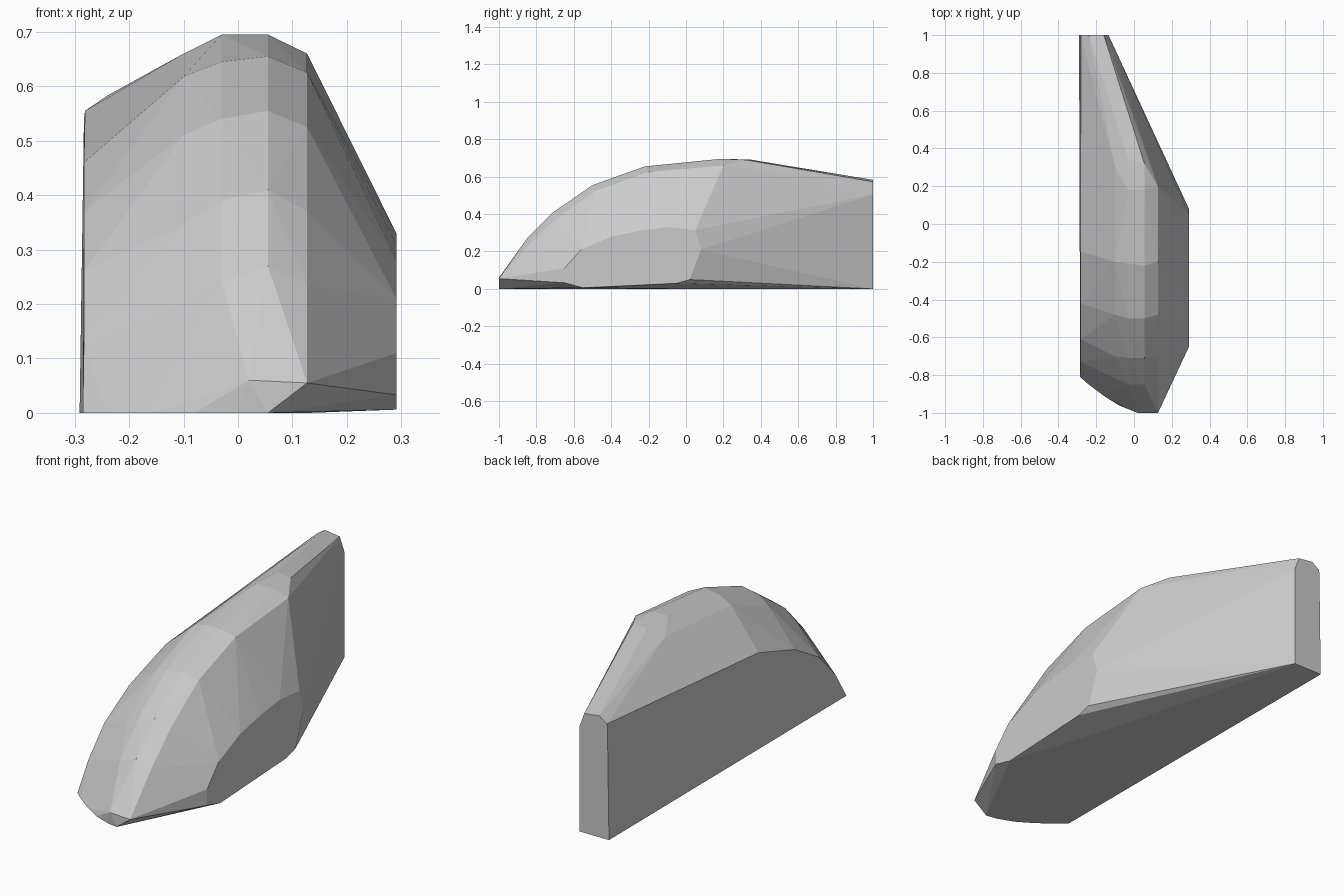
import bpy, bmesh, math

# Lengthwise contours of the faceted body; each is (x, [(y, z), ...])
contours = [
    # flat left side
    (-0.283, [(1, 0.54), (-0.145, 0.46), (-0.42, 0.37), (-0.61, 0.26), (-0.73, 0.13)]),
    # left shoulder
    (-0.10, [(0.30, 0.660), (-0.20, 0.618), (-0.48, 0.510), (-0.70, 0.345), (-0.83, 0.19)]),
    # crest, left and right edges
    (-0.03, [(0.34, 0.692), (0.18, 0.695), (-0.21, 0.645), (-0.50, 0.540), (-0.71, 0.39), (-0.85, 0.24)]),
    (0.055, [(0.32, 0.690), (0.18, 0.695), (-0.22, 0.655), (-0.50, 0.555), (-0.71, 0.41), (-0.85, 0.27)]),
    # right ridge
    (0.127, [(0.20, 0.660), (-0.20, 0.625), (-0.48, 0.525), (-0.70, 0.37), (-0.84, 0.235), (-1, 0.055)]),
    # flat right side, outlined all round
    (0.291, [(0.08, 0.21), (0.05, 0.315), (-0.10, 0.33), (-0.25, 0.31), (-0.40, 0.28), (-0.56, 0.21),
             (-0.65, 0.11), (-0.65, 0.033), (-0.55, 0.006), (-0.05, 0.03), (0.02, 0.05)]),
]
points = [(x, y, z) for x, row in contours for y, z in row]

# Footprint on the ground
footprint = [(-0.291, 1), (-0.135, 1), (0.13, 0.0), (0.15, -0.60), (0.055, -1), (0.0, -0.99),
             (-0.08, -0.96), (-0.16, -0.91), (-0.24, -0.85), (-0.285, -0.81)]
points += [(x, y, 0) for x, y in footprint]

# Nose tip and bevelled top of the back end
points += [(0.02, -1, 0.06)]
points += [(x, 1, z) for x, z in [(-0.281, 0.555), (-0.24, 0.583), (-0.16, 0.573), (-0.135, 0.505)]]

# Skin the contours with a convex shell
bm = bmesh.new()
for p in points:
    bm.verts.new(p)
result = bmesh.ops.convex_hull(bm, input=bm.verts[:])
spare = {g for g in result["geom_interior"] + result["geom_unused"] if isinstance(g, bmesh.types.BMVert)}
bmesh.ops.delete(bm, geom=[v for v in spare if v.is_valid], context='VERTS')

# Merge near-coplanar triangles into flat facets
bmesh.ops.dissolve_limit(bm, angle_limit=math.radians(1), verts=bm.verts[:], edges=bm.edges[:])
bmesh.ops.recalc_face_normals(bm, faces=bm.faces[:])

mesh = bpy.data.meshes.new("faceted_shell")
bm.to_mesh(mesh)
bm.free()
shell = bpy.data.objects.new("faceted_shell", mesh)
bpy.context.collection.objects.link(shell)
